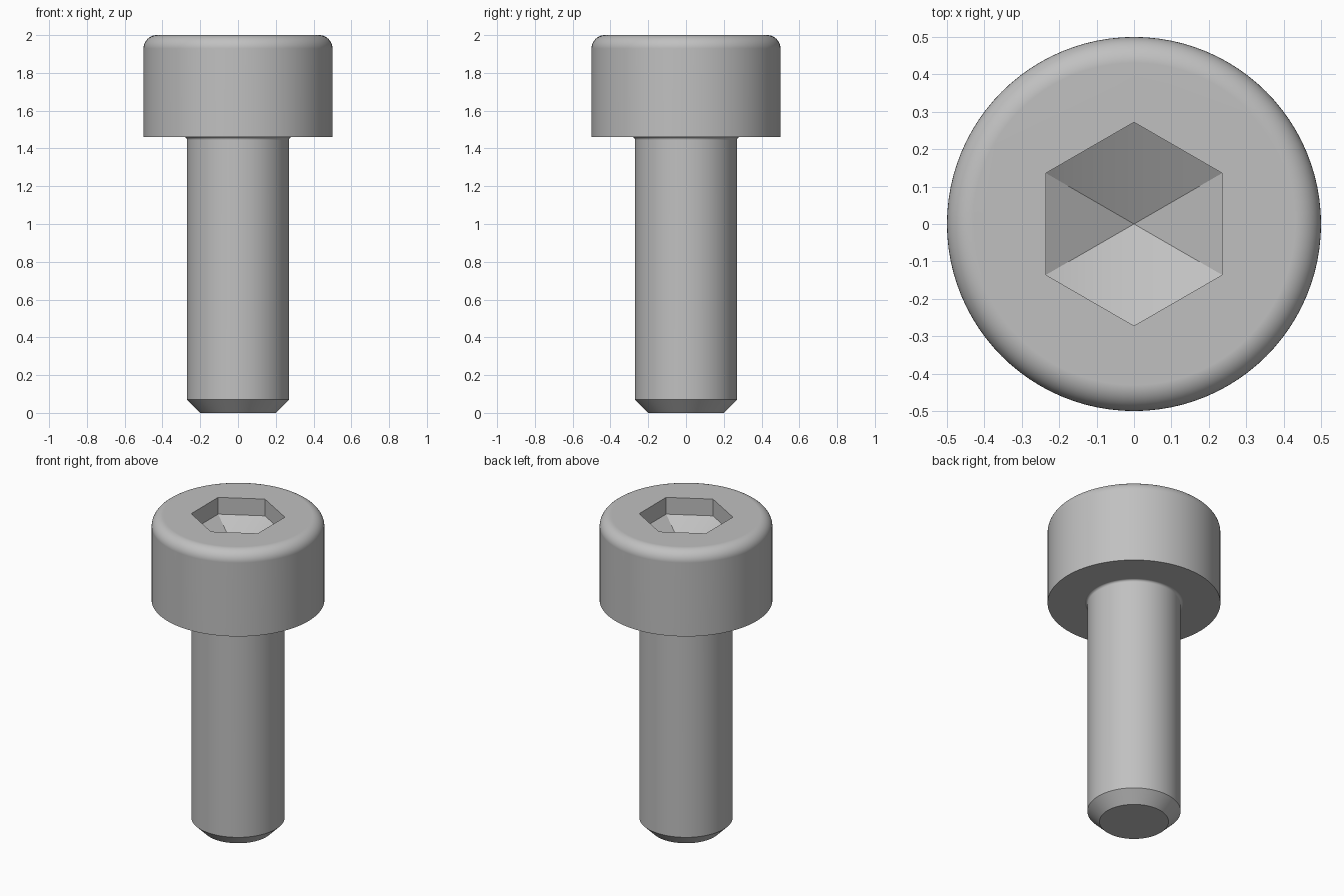
import bpy, bmesh, math

cube = bpy.data.objects.get("Cube")
if cube:
    bpy.data.objects.remove(cube, do_unlink=True)

SIDES = 96
HEX_R, HEX_FLOOR, HEX_TIP = 0.272, 1.893, 1.736

steel = bpy.data.materials.new("steel_grey")
steel.use_nodes = True
GREY = (0.53, 0.53, 0.53, 1)
steel.diffuse_color = GREY
steel.node_tree.nodes["Principled BSDF"].inputs["Base Color"].default_value = GREY


def arc(cx, cz, r, start, end, steps):
    """Profile points along a circular arc, angles in degrees."""
    angles = [math.radians(start + (end - start) * i / steps) for i in range(steps + 1)]
    return [(cx + r * math.cos(a), cz + r * math.sin(a)) for a in angles]


def ring(bm, radius, z, sides):
    """Ring of vertices starting on +y."""
    return [bm.verts.new((-radius * math.sin(math.tau * i / sides),
                          radius * math.cos(math.tau * i / sides), z)) for i in range(sides)]


def bridge(bm, low, high):
    n = len(low)
    for i in range(n):
        j = (i + 1) % n
        bm.faces.new((low[i], low[j], high[j], high[i]))


# Profile: chamfered tip, shank, small fillet, head with rounded rim
profile = [(0.2, 0), (0.27, 0.07)]
profile += arc(0.285, 1.445, 0.015, 180, 90, 4)
profile += [(0.5, 1.46)]
profile += arc(0.43, 1.93, 0.07, 0, 90, 10)

bm = bmesh.new()
rings = [ring(bm, r, z, SIDES) for r, z in profile]
for low, high in zip(rings, rings[1:]):
    bridge(bm, low, high)
bm.faces.new(rings[0])

# Hexagonal socket: top face sectors, straight walls, pointed floor
mouth = ring(bm, HEX_R, 2, 6)
floor = ring(bm, HEX_R, HEX_FLOOR, 6)
tip = bm.verts.new((0, 0, HEX_TIP))
step = SIDES // 6
for k in range(6):
    n = (k + 1) % 6
    rim = [rings[-1][(k * step + i) % SIDES] for i in range(step + 1)]
    bm.faces.new([mouth[k]] + rim + [mouth[n]])
    bm.faces.new((floor[k], floor[n], tip))
bridge(bm, mouth, floor)
bmesh.ops.recalc_face_normals(bm, faces=bm.faces)

# Smooth rounded surfaces, keep hard edges crisp
for f in bm.faces:
    f.smooth = True
for e in bm.edges:
    e.smooth = e.calc_face_angle(0) < math.radians(30)
    if tip in e.verts:
        e.smooth = abs(e.other_vert(tip).co.x) < 0.01

mesh = bpy.data.meshes.new("socket_head_bolt")
bm.to_mesh(mesh)
bm.free()
mesh.materials.append(steel)
bolt = bpy.data.objects.new("socket_head_bolt", mesh)
bpy.context.scene.collection.objects.link(bolt)

# Keep the flat faces evenly shaded next to the fillets
weighted = bolt.modifiers.new("weighted_normals", 'WEIGHTED_NORMAL')
weighted.keep_sharp = True
